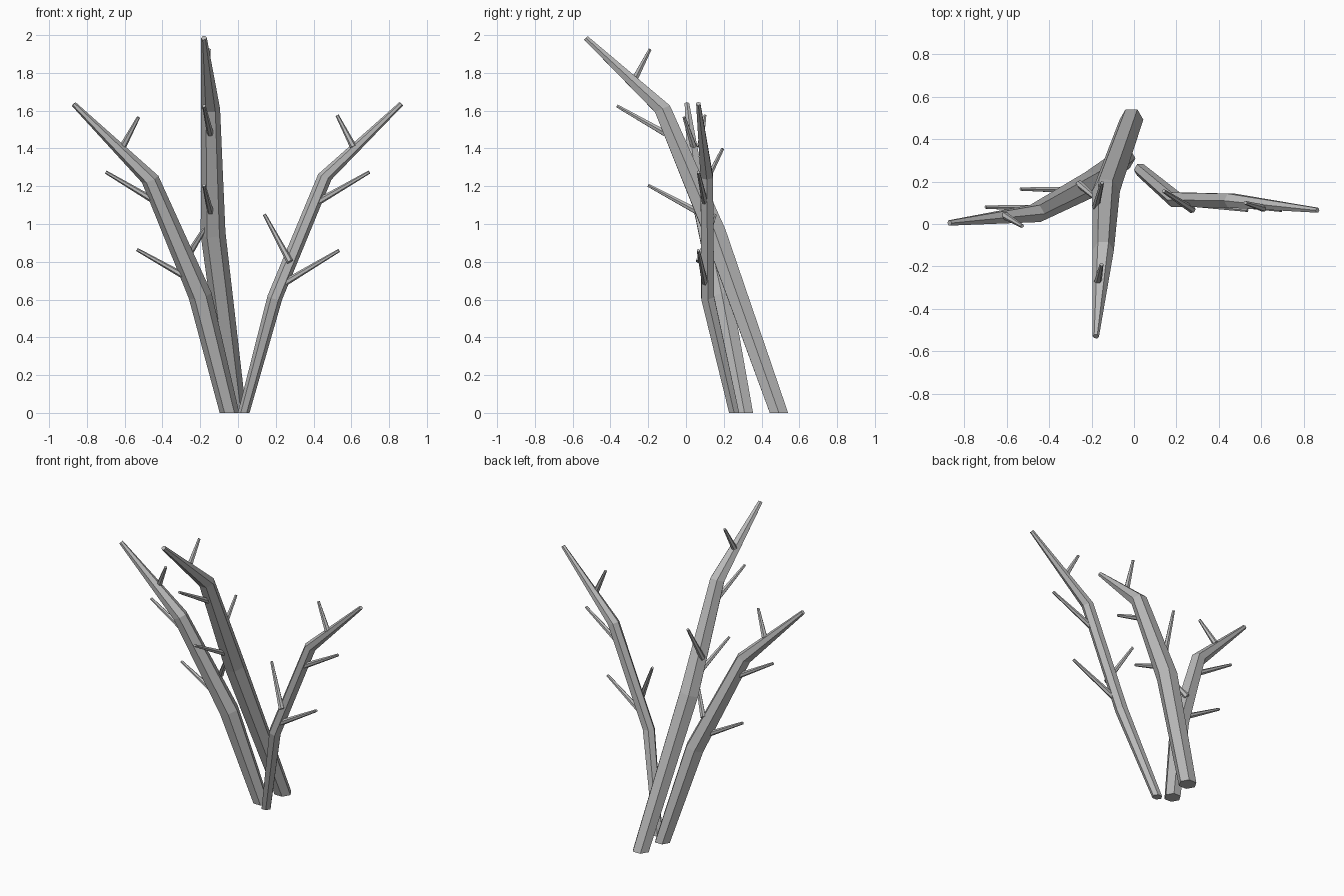
import bpy, bmesh, math
from mathutils import Vector

cube = bpy.data.objects.get("Cube")
if cube:
    bpy.data.objects.remove(cube, do_unlink=True)

bark = bpy.data.materials.new("grey_bark")
bark.use_nodes = True
GREY = (0.5, 0.5, 0.5, 1)
bark.diffuse_color = GREY
bark.node_tree.nodes["Principled BSDF"].inputs["Base Color"].default_value = GREY

UP = Vector((0, 0, 1))


def limb(name, stations, sides=6, flat_base=False):
    """Tapered faceted tube through (x, y, z, radius) stations."""
    pts = [Vector(s[:3]) for s in stations]
    dirs = [(b - a).normalized() for a, b in zip(pts, pts[1:])]
    bm = bmesh.new()
    rings = []
    for i, p in enumerate(pts):
        # each ring leans with the segment arriving at it
        normal = dirs[max(i - 1, 0)]
        if flat_base and i == 0:
            normal = UP
        turn = UP.rotation_difference(normal)
        ring = []
        for k in range(sides):
            a = math.tau * k / sides
            spoke = Vector((math.cos(a), math.sin(a), 0)) * stations[i][3]
            ring.append(bm.verts.new(p + turn @ spoke))
        rings.append(ring)
    for low, high in zip(rings, rings[1:]):
        for k in range(sides):
            n = (k + 1) % sides
            bm.faces.new((low[k], low[n], high[n], high[k]))
    bm.faces.new(rings[0][::-1])
    bm.faces.new(rings[-1])
    mesh = bpy.data.meshes.new(name)
    bm.to_mesh(mesh)
    bm.free()
    mesh.materials.append(bark)
    obj = bpy.data.objects.new(name, mesh)
    bpy.context.collection.objects.link(obj)


def twig(name, start, end):
    limb(name, [(*start, 0.018), (*end, 0.009)])


# Main branches, from ground to tip
limb("left_branch", [(0.03, 0.255, 0, 0.031), (0.195, 0.115, 0.61, 0.04),
                     (0.46, 0.11, 1.25, 0.038), (0.865, 0.065, 1.637, 0.013)], flat_base=True)
limb("right_branch", [(-0.045, 0.31, 0, 0.052), (-0.2, 0.19, 0.62, 0.062),
                      (-0.465, 0.05, 1.237, 0.047), (-0.87, 0.005, 1.635, 0.014)], flat_base=True)
limb("middle_branch", [(-0.012, 0.492, 0, 0.056), (-0.132, 0.155, 0.95, 0.066),
                       (-0.145, -0.125, 1.61, 0.05), (-0.18, -0.53, 1.985, 0.015)], flat_base=True)

# Twigs: (start, end) pairs for each branch, lowest first
twigs = {
    "left": [((0.25, 0.1, 0.69), (0.535, 0.065, 0.86)),
             ((0.275, 0.068, 0.8), (0.14, 0.155, 1.05)),
             ((0.42, 0.1, 1.115), (0.695, 0.065, 1.275)),
             ((0.61, 0.075, 1.41), (0.525, 0.1, 1.575))],
    "right": [((-0.26, 0.16, 0.71), (-0.535, 0.165, 0.865)),
              ((-0.26, 0.19, 0.84), (-0.13, 0.08, 1.05)),
              ((-0.43, 0.075, 1.115), (-0.7, 0.08, 1.275)),
              ((-0.61, 0.04, 1.41), (-0.527, -0.01, 1.565))],
    "middle": [((-0.145, 0.07, 1.06), (-0.18, -0.2, 1.205)),
               ((-0.18, 0.08, 1.17), (-0.15, 0.195, 1.4)),
               ((-0.147, -0.11, 1.48), (-0.18, -0.365, 1.625)),
               ((-0.17, -0.27, 1.77), (-0.153, -0.19, 1.925))],
}
for side, pairs in twigs.items():
    for number, (start, end) in enumerate(pairs, 1):
        twig(f"{side}_twig_{number}", start, end)
